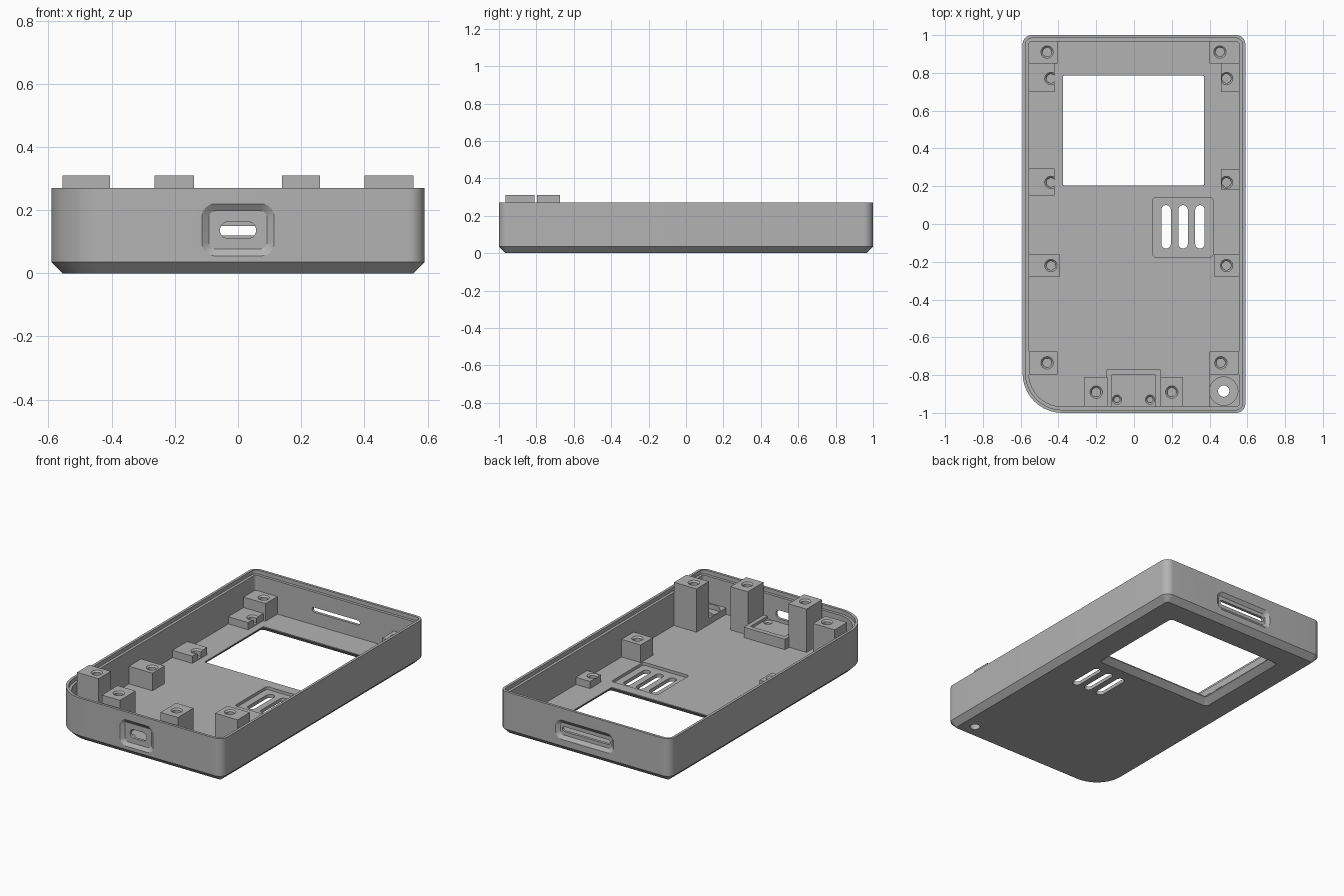
import bpy, bmesh, math

if "Cube" in bpy.data.objects:
    bpy.data.objects.remove(bpy.data.objects["Cube"])

grey = bpy.data.materials.new("mid grey plastic")
grey.use_nodes = True
GREY = (0.45, 0.45, 0.45, 1)
grey.diffuse_color = GREY
grey.node_tree.nodes["Principled BSDF"].inputs["Base Color"].default_value = GREY

FLOOR, RIM, TALL, MID, LOW = 0.04, 0.27, 0.31, 0.15, 0.085


def outline(x0, x1, y0, y1, radii, steps=6):
    """Rounded rectangle; radii run counter-clockwise from the upper right corner."""
    if not isinstance(radii, (list, tuple)):
        radii = [radii] * 4
    corners = [(x1, y1, -1, -1), (x0, y1, 1, -1), (x0, y0, 1, 1), (x1, y0, -1, 1)]
    pts = []
    for q, ((cx, cy, sx, sy), r) in enumerate(zip(corners, radii)):
        for i in range(steps + 1):
            a = math.pi / 2 * (q + i / steps)
            pts.append((cx + sx * r + r * math.cos(a), cy + sy * r + r * math.sin(a)))
    return pts


def circle(cx, cy, r, n=24):
    return [(cx + r * math.cos(math.tau * i / n), cy + r * math.sin(math.tau * i / n))
            for i in range(n)]


def loft(name, rings, axis="z"):
    """Closed solid through a list of (outline, level) rings along z or y."""
    bm = bmesh.new()
    loops = [[bm.verts.new((u, v, h) if axis == "z" else (u, h, v)) for u, v in pts]
             for pts, h in rings]
    for a, b in zip(loops, loops[1:]):
        for i in range(len(a)):
            j = (i + 1) % len(a)
            bm.faces.new((a[i], a[j], b[j], b[i]))
    bm.faces.new(loops[0][::-1])
    bm.faces.new(loops[-1])
    bmesh.ops.recalc_face_normals(bm, faces=bm.faces)
    me = bpy.data.meshes.new(name)
    bm.to_mesh(me)
    bm.free()
    me.materials.append(grey)
    ob = bpy.data.objects.new(name, me)
    bpy.context.collection.objects.link(ob)
    return ob


def cut(target, cutter):
    """Subtract the cutter for good and throw it away."""
    mod = target.modifiers.new("cut", "BOOLEAN")
    mod.operation, mod.solver, mod.object = "DIFFERENCE", "EXACT", cutter
    bpy.context.view_layer.objects.active = target
    bpy.ops.object.modifier_apply(modifier=mod.name)
    bpy.data.objects.remove(cutter)


def block(name, x0, x1, y0, y1, top):
    box = [(x1, y1), (x0, y1), (x0, y0), (x1, y0)]
    return loft(name, [(box, FLOOR - 0.01), (box, top)])


def screw_hole(target, x, y, top, r=0.024, depth=0.04):
    rim = r + 0.009
    cut(target, loft("cutter", [(circle(x, y, rim), top + 0.01), (circle(x, y, rim), top),
                                (circle(x, y, r), top - 0.009),
                                (circle(x, y, r), top - depth)]))


# Tray: chamfered base, tall wall, stepped rim, flat floor
def shell_ring(inset):
    radii = [max(r - inset, 0.012) for r in (0.05, 0.05, 0.21, 0.05)]
    return outline(-0.59 + inset, 0.59 - inset, -1 + inset, 1 - inset, radii, 10)


tray = loft("tray_shell", [(shell_ring(i), z) for i, z in (
    (0.035, 0), (0, 0.035), (0, RIM), (0.016, RIM), (0.016, RIM - 0.025),
    (0.033, RIM - 0.025), (0.033, FLOOR))])


# Screen window, flared towards the underside
def window(grow):
    return outline(-0.375 - grow, 0.37 + grow, 0.205 - grow, 0.785 + grow, 0.004 + grow / 2, 3)


cut(tray, loft("cutter", [(window(0.036), -0.02), (window(0.036), 0),
                          (window(0), 0.034), (window(0), 0.08)]))

# Speaker grille: shallow recess and three slots
recess = outline(0.10, 0.418, -0.175, 0.14, 0.015)
cut(tray, loft("cutter", [(recess, 0.022), (recess, 0.1)]))
for x in (0.17, 0.26, 0.349):
    slot = outline(x - 0.025, x + 0.025, -0.13, 0.10, 0.0249)
    cut(tray, loft("cutter", [(slot, -0.05), (slot, 0.1)]))


# Connector ports: bevelled pocket outside, slot through the wall
def port(side, half, z0, z1, slot_half, s0, s1):
    big = outline(-half, half, z0, z1, 0.04)
    small = outline(-half + 0.022, half - 0.022, z0 + 0.022, z1 - 0.022, 0.022)
    cut(tray, loft("cutter", [(big, side * 1.02), (big, side), (small, side * 0.984)], "y"))
    slot = outline(-slot_half, slot_half, s0, s1, (s1 - s0) / 2 - 0.0005)
    cut(tray, loft("cutter", [(slot, side * 1.05), (slot, side * 0.9)], "y"))


port(-1, 0.114, 0.055, 0.22, 0.057, 0.11, 0.163)
port(1, 0.2, 0.075, 0.195, 0.165, 0.12, 0.149)

# Screw posts: name, x range, y range, hole centre, top
posts = [
    ("right_back_post", -0.56, -0.405, 0.85, 0.97, -0.46, 0.91, MID),
    ("left_back_post", 0.40, 0.56, 0.85, 0.97, 0.455, 0.91, MID),
    ("right_screen_post_back", -0.56, -0.42, 0.70, 0.85, -0.44, 0.77, LOW),
    ("left_screen_post_back", 0.46, 0.56, 0.70, 0.85, 0.49, 0.77, LOW),
    ("right_screen_post_front", -0.56, -0.42, 0.15, 0.295, -0.44, 0.22, LOW),
    ("left_screen_post_front", 0.46, 0.56, 0.18, 0.29, 0.49, 0.22, LOW),
    ("right_middle_post", -0.56, -0.395, -0.28, -0.16, -0.44, -0.22, MID),
    ("left_middle_post", 0.425, 0.56, -0.28, -0.16, 0.49, -0.22, MID),
    ("right_front_post", -0.555, -0.405, -0.797, -0.675, -0.46, -0.735, TALL),
    ("left_front_post", 0.40, 0.555, -0.797, -0.675, 0.46, -0.735, TALL),
    ("right_port_post", -0.265, -0.14, -0.965, -0.81, -0.2, -0.89, TALL),
    ("left_port_post", 0.14, 0.26, -0.965, -0.81, 0.2, -0.89, TALL),
]
for name, x0, x1, y0, y1, hx, hy, top in posts:
    screw_hole(block(name, x0, x1, y0, y1, top), hx, hy, top)

# Connector cradle: block with a shallow seat and two small holes
cradle = block("connector_cradle", -0.145, 0.14, -0.968, -0.77, 0.105)
seat = outline(-0.12, 0.115, -1, -0.80, 0.002, 1)
cut(cradle, loft("cutter", [(seat, 0.088), (seat, 0.2)]))
for x in (-0.09, 0.085):
    screw_hole(cradle, x, -0.93, 0.088, 0.016, 0.03)

# Strap corner: low pad with a counterbore and a hole through the base
pad = block("corner_pad", 0.40, 0.558, -0.968, -0.797, 0.08)
bore = circle(0.475, -0.885, 0.075, 32)
hole = circle(0.475, -0.885, 0.03)
cut(pad, loft("cutter", [(bore, 0.05), (bore, 0.2)]))
for part in (pad, tray):
    cut(part, loft("cutter", [(hole, -0.05), (hole, 0.2)]))

# Smooth the rounded corners, keep the edges crisp
bpy.ops.object.select_all(action="DESELECT")
for ob in bpy.context.scene.objects:
    if ob.type == "MESH" and grey.name in ob.data.materials:
        ob.select_set(True)
        bpy.context.view_layer.objects.active = ob
bpy.ops.object.shade_smooth_by_angle(angle=math.radians(30))
